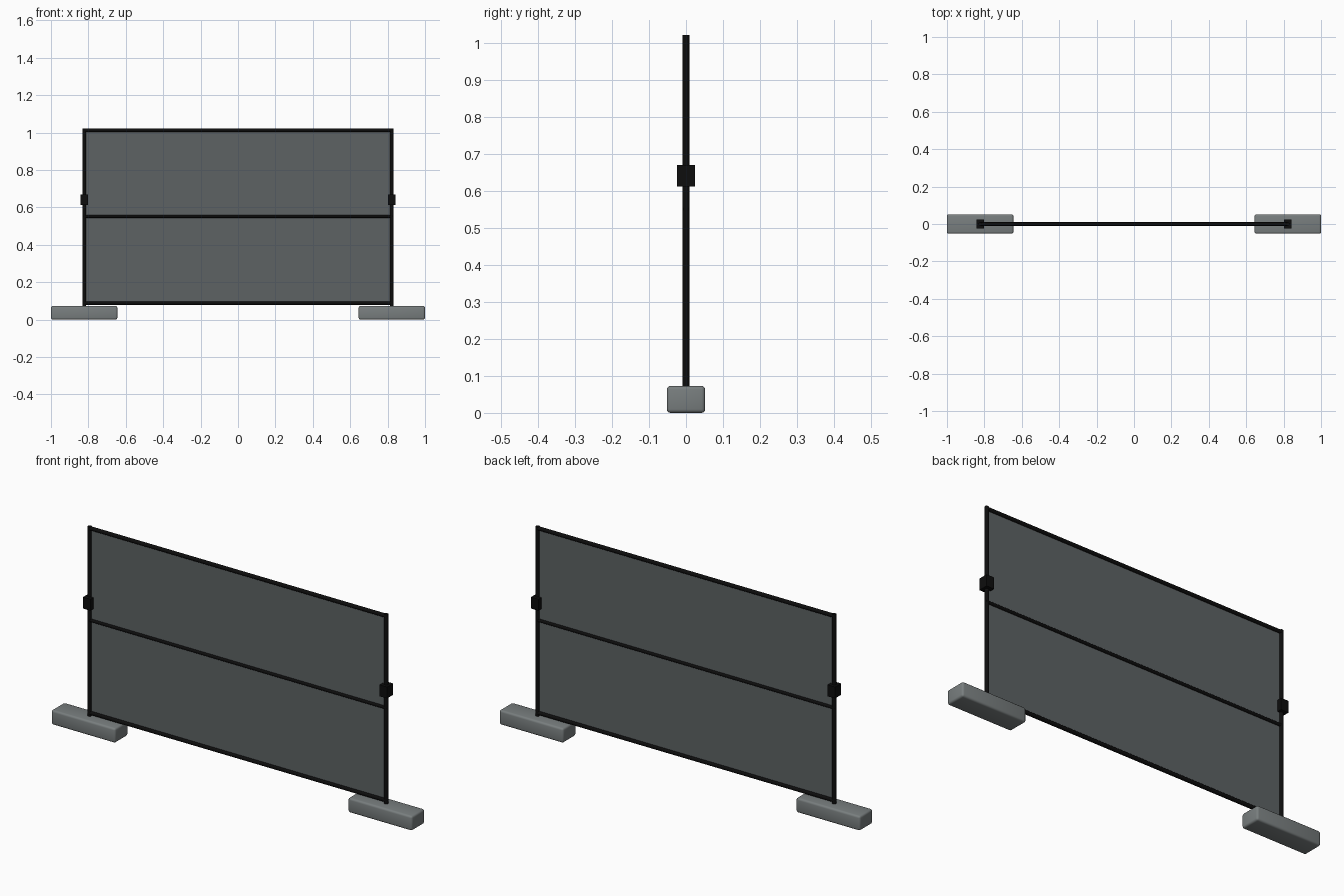
import bpy
import math

if "Cube" in bpy.data.objects:
    bpy.data.objects.remove(bpy.data.objects["Cube"])

X = 0.822   # post centre line
R = 0.0095  # tube radius


def mat(name, col):
    m = bpy.data.materials.new(name)
    m.diffuse_color = col
    m.use_nodes = True
    m.node_tree.nodes["Principled BSDF"].inputs["Base Color"].default_value = m.diffuse_color
    return m


grey = mat("concrete grey", (0.19, 0.21, 0.212, 1))
black = mat("frame black", (0.004, 0.004, 0.004, 1))
mesh_grey = mat("mesh grey", (0.11, 0.123, 0.126, 0.85))


def finish(name, material, smooth=False):
    o = bpy.context.object
    o.name = name
    o.data.materials.append(material)
    if smooth:
        bpy.ops.object.shade_smooth_by_angle(angle=math.radians(40))
    return o


def box(name, centre, size, material, bevel=0.0):
    bpy.ops.mesh.primitive_cube_add(size=1, location=centre)
    bpy.context.object.scale = size
    bpy.ops.object.transform_apply(location=False, rotation=False, scale=True)
    if bevel:
        b = bpy.context.object.modifiers.new("bevel", 'BEVEL')
        b.width = bevel
        b.segments = 3
        bpy.ops.object.modifier_apply(modifier="bevel")
    return finish(name, material, bevel > 0)


def tube(name, centre, length, radius, along_x):
    bpy.ops.mesh.primitive_cylinder_add(
        vertices=16, radius=radius, depth=length, location=centre,
        rotation=(0, math.pi / 2 if along_x else 0, 0))
    return finish(name, black, True)


# Feet, posts and clamps on both sides
for side, s in (("left", -1), ("right", 1)):
    box(side + "_foot", (s * 0.8225, 0, 0.0365), (0.355, 0.104, 0.073), grey, 0.01)
    tube(side + "_post", (s * X, 0, 0.542), 0.96, R, False)
    box(side + "_clamp", (s * X, 0, 0.6415), (0.042, 0.048, 0.057), black)

# Horizontal rails
tube("top_rail", (0, 0, 1.0125), 2 * X, R, True)
tube("middle_rail", (0, 0, 0.552), 2 * X + 0.012, 0.008, True)
tube("bottom_rail", (0, 0, 0.088), 2 * X, R, True)

# Infill mesh sheet, slightly see-through
bpy.ops.mesh.primitive_plane_add(size=1, location=(0, 0, 0.55), rotation=(math.pi / 2, 0, 0))
bpy.context.object.scale = (2 * X, 0.925, 1)
finish("mesh_panel", mesh_grey)
